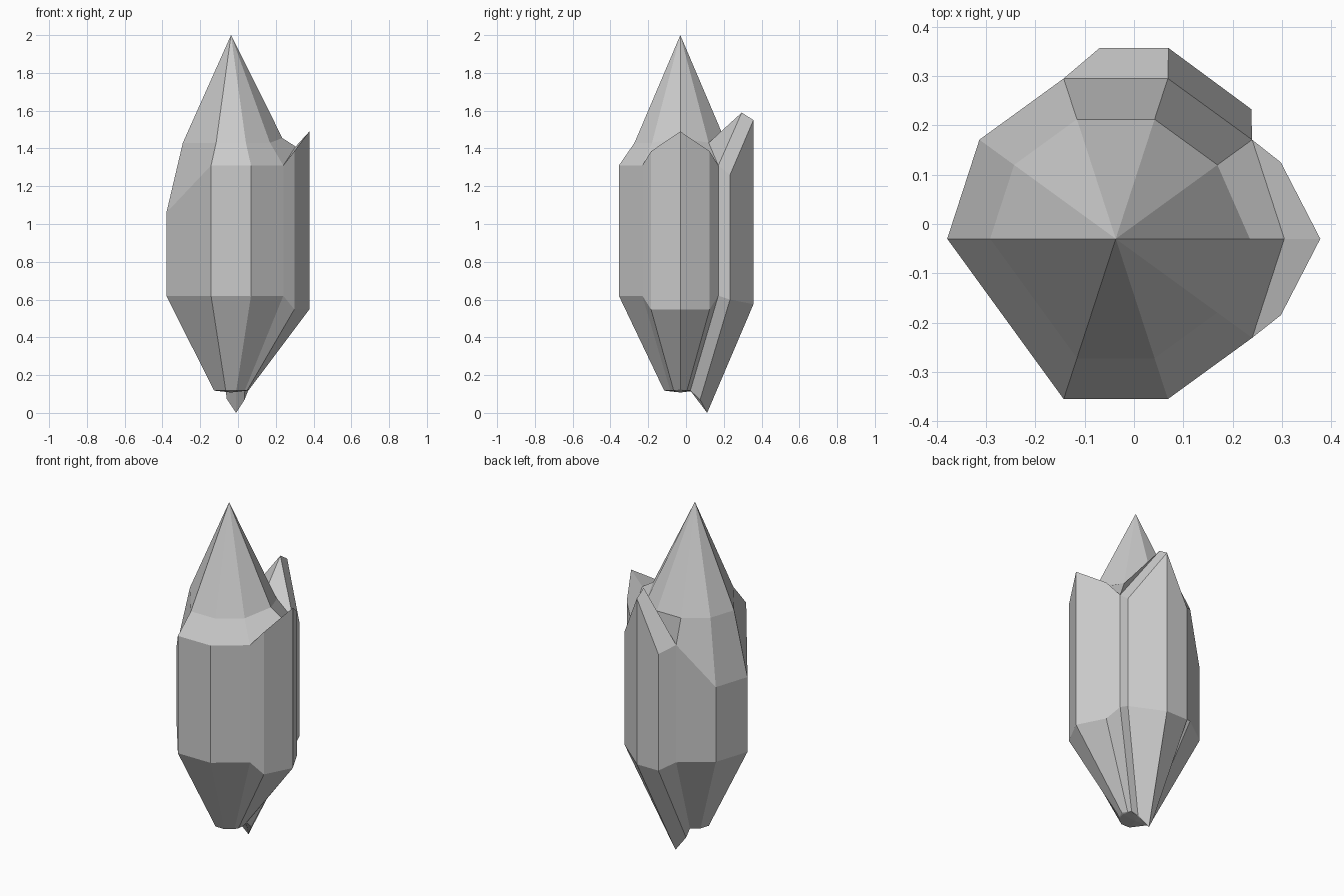
import bpy, bmesh
from math import cos, sin, radians

if "Cube" in bpy.data.objects:
    bpy.data.objects.remove(bpy.data.objects["Cube"])

CX, CY = -0.037, -0.03                                # axis of the main crystal
ANGLES = [0, 36, 72, 108, 144, 180, 252, 288, 324]    # decagon with one corner cut away
SHOULDER = {0: 1.41, 72: 1.59, 144: 1.06, 180: 1.06}  # uneven shoulder heights


def ring_point(angle, radius, z):
    a = radians(angle)
    return (CX + radius * cos(a), CY + radius * sin(a), z)


def column(angle):
    """One vertical edge of the main crystal, bottom to top."""
    return [ring_point(angle, 0.09, 0.118),
            ring_point(angle, 0.342, 0.62),
            ring_point(angle, 0.342, SHOULDER.get(angle, 1.31))]


def finish(bm, name):
    bmesh.ops.recalc_face_normals(bm, faces=bm.faces)
    mesh = bpy.data.meshes.new(name)
    bm.to_mesh(mesh)
    bm.free()
    obj = bpy.data.objects.new(name, mesh)
    bpy.context.collection.objects.link(obj)


def bridge(bm, columns, closed=True):
    """Join neighbouring columns of vertices with quads."""
    n = len(columns)
    for i in range(n if closed else n - 1):
        a, b = columns[i], columns[(i + 1) % n]
        for k in range(len(a) - 1):
            bm.faces.new((a[k], b[k], b[k + 1], a[k + 1]))


# Main crystal: faceted body, shoulder ring and pointed ends
bm = bmesh.new()
cols = []
for ang in ANGLES:
    neck = ring_point(ang, 0.272, 1.455) if ang == 0 else ring_point(ang, 0.255, 1.43)
    cols.append([bm.verts.new(p) for p in column(ang) + [neck]])
bridge(bm, cols)
tip = bm.verts.new((CX, CY, 2.0))
base = bm.verts.new((CX, CY, 0.108))
for i, a in enumerate(cols):
    b = cols[(i + 1) % len(cols)]
    bm.faces.new((a[-1], b[-1], tip))
    bm.faces.new((b[0], a[0], base))
finish(bm, "main_crystal")


def shard(name, angles, outer):
    """Slab grown onto two neighbouring faces of the main crystal."""
    bm = bmesh.new()
    inn = [[bm.verts.new(p) for p in column(a)] for a in angles]
    out = [[bm.verts.new(p) for p in c] for c in outer]
    bridge(bm, inn + out[::-1])
    for i in range(2):
        for k in (0, -1):
            bm.faces.new((inn[i][k], inn[i + 1][k], out[i + 1][k], out[i][k]))
    finish(bm, name)


# Back shard, with a peaked top and the lowest point
shard("back_shard", [36, 72, 108], [
    [(0.035, 0.075, 0.07), (0.238, 0.233, 0.60), (0.238, 0.233, 1.26)],
    [(-0.01, 0.112, 0.0), (0.07, 0.357, 0.575), (0.07, 0.357, 1.55)],
    [(-0.06, 0.085, 0.075), (-0.07, 0.357, 0.575), (-0.07, 0.357, 1.26)],
])

# Side shard on the right
shard("side_shard", [324, 0, 36], [
    [(0.048, -0.065, 0.118), (0.298, -0.185, 0.548), (0.298, -0.185, 1.385)],
    [(0.06, -0.03, 0.125), (0.378, -0.03, 0.548), (0.378, -0.03, 1.49)],
    [(0.048, 0.005, 0.118), (0.298, 0.125, 0.548), (0.298, 0.125, 1.385)],
])
